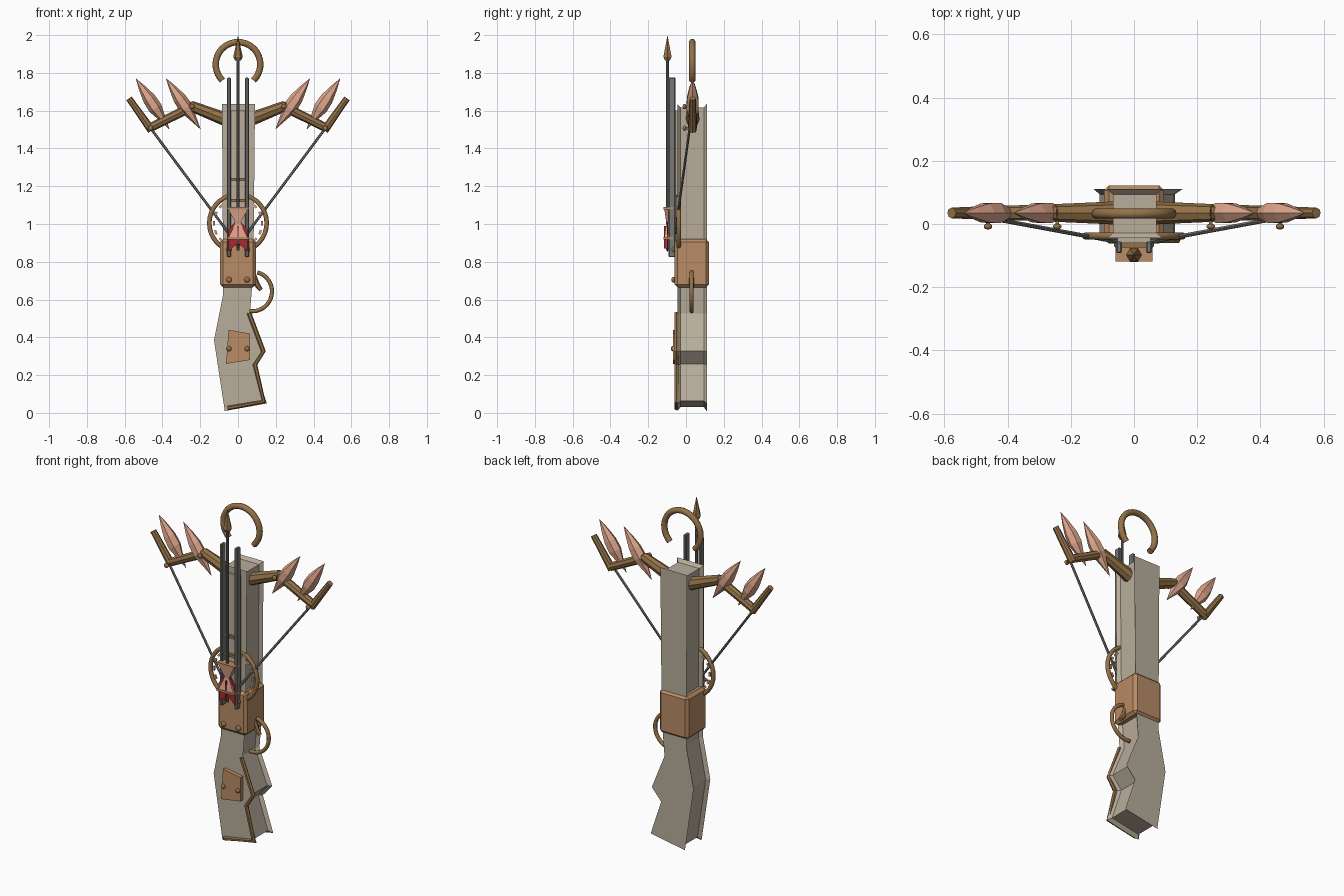
import bpy, bmesh, math
from mathutils import Vector

if "Cube" in bpy.data.objects:
    bpy.data.objects.remove(bpy.data.objects["Cube"])

def material(name, rgb):
    m = bpy.data.materials.new(name)
    m.diffuse_color = (*rgb, 1)
    m.use_nodes = True
    m.node_tree.nodes["Principled BSDF"].inputs["Base Color"].default_value = m.diffuse_color
    return m

WOOD = material("pale_wood", (.48, .42, .33))
COPPER = material("copper", (.48, .26, .13))
BRONZE = material("bronze", (.30, .17, .065))
PINK = material("rose_copper", (.73, .38, .26))
RED = material("red", (.40, .02, .03))
STEEL = material("steel", (.19, .19, .18))

def finish(bm, name, mat, smooth=False):
    bmesh.ops.remove_doubles(bm, verts=bm.verts, dist=1e-5)
    bmesh.ops.recalc_face_normals(bm, faces=bm.faces)
    me = bpy.data.meshes.new(name)
    bm.to_mesh(me)
    bm.free()
    me.materials.append(mat)
    ob = bpy.data.objects.new(name, me)
    bpy.context.collection.objects.link(ob)
    if smooth:
        bpy.ops.object.select_all(action='DESELECT')
        ob.select_set(True)
        bpy.context.view_layer.objects.active = ob
        bpy.ops.object.shade_smooth_by_angle(angle=math.radians(50))
    return ob

def skin(name, rings, mat, closed=False, smooth=False):
    """Bridge a list of equally long point rings."""
    bm = bmesh.new()
    vs = [[bm.verts.new(p) for p in r] for r in rings]
    n = len(vs[0])
    pairs = list(zip(vs, vs[1:])) + ([(vs[-1], vs[0])] if closed else [])
    for a, b in pairs:
        for i in range(n):
            j = (i + 1) % n
            bm.faces.new((a[i], a[j], b[j], b[i]))
    if not closed:
        bm.faces.new(vs[0])
        bm.faces.new(vs[-1])
    return finish(bm, name, mat, smooth)

def tube(name, pts, radii, n, mat, closed=False, smooth=False, phase=0.0):
    """Sweep an n-gon along a path, one radius per point."""
    pts = [Vector(p) for p in pts]
    if not isinstance(radii, (list, tuple)):
        radii = [radii] * len(pts)
    rings, last = [], len(pts) - 1
    for i, p in enumerate(pts):
        if closed:
            t = pts[(i + 1) % len(pts)] - pts[i - 1]
        else:
            t = pts[min(i + 1, last)] - pts[max(i - 1, 0)]
        side = t.cross(Vector((0, 1, 0))).normalized()
        up = side.cross(t).normalized()
        rings.append([p + radii[i] * (side * math.cos(a) + up * math.sin(a))
                      for a in (phase + math.tau * k / n for k in range(n))])
    return skin(name, rings, mat, closed, smooth)

def arc(name, c, r, a0, a1, tr, mat, seg=28):
    full = a1 - a0 >= 360
    count = seg if full else seg + 1
    pts = [(c[0] + r * math.cos(a), c[1], c[2] + r * math.sin(a))
           for a in (math.radians(a0 + (a1 - a0) * i / seg) for i in range(count))]
    return tube(name, pts, tr, 10, mat, full, True)

def box(name, lo, hi, mat, bevel=0.0):
    bm = bmesh.new()
    bmesh.ops.create_cube(bm, size=1)
    for v in bm.verts:
        v.co = [(lo[k] + hi[k]) / 2 + v.co[k] * (hi[k] - lo[k]) for k in range(3)]
    if bevel:
        bmesh.ops.bevel(bm, geom=bm.edges[:], offset=bevel, segments=1, affect='EDGES')
    return finish(bm, name, mat)

def plate(name, outline, y0, y1, mat):
    return skin(name, [[(x, y, z) for x, z in outline] for y in (y0, y1)], mat)

def rivet(name, x, y, z, r=.014):
    bm = bmesh.new()
    bmesh.ops.create_uvsphere(bm, u_segments=10, v_segments=6, radius=r)
    for v in bm.verts:
        v.co = (v.co.x + x, v.co.y * .7 + y, v.co.z + z)
    finish(bm, name, BRONZE, True)

def inset(outline, d):
    """Mitred inward offset of a counter-clockwise outline."""
    out, n = [], len(outline)
    for i in range(n):
        p, a, b = (Vector(outline[k % n]) for k in (i, i - 1, i + 1))
        n1, n2 = (Vector((-e.y, e.x)).normalized() for e in (p - a, b - p))
        out.append(p + (n1 + n2) * d / (1 + n1.dot(n2)))
    return out

# body and stock: one silhouette with flared front and back rims
body = [(-.07, .01), (.153, .05), (.085, .255), (.146, .325), (.063, .53), (.075, .67),
        (.083, .92), (.09, 1.635), (-.085, 1.635), (-.08, .92), (-.08, .62), (-.127, .385)]
core = inset(body, .018)
skin("body", [[(x, y, z) for x, z in o] for o, y in
              ((body, -.045), (core, -.028), (core, .094), (body, .11))], WOOD)
box("rail_bed", (-.052, -.06, .88), (.052, -.044, 1.6), WOOD)

# collar and its rivets
box("collar", (-.095, -.062, .665), (.095, .122, .92), COPPER, .016)
for x in (-.048, .048):
    for z in (.705, .865):
        rivet("collar_rivet", x, -.066, z, .016)
    rivet("grip_rivet", x, -.07, .34)

# grip plate and edge trim
plate("grip_plate", [(-.063, .26), (.063, .28), (.063, .42), (-.05, .44)], -.068, -.044, COPPER)
tube("grip_trim", [(-.055, -.05, .025), (.137, -.05, .06), (.09, -.05, .255),
                   (.135, -.05, .325), (.058, -.05, .53)], .012, 6, BRONZE)

# trigger guard and trigger
arc("trigger_guard", (.075, .03, .643), .105, -100, 75, .011, BRONZE, 18)
tube("trigger", [(.08, .03, .73), (.1, .03, .68), (.122, .03, .65)], [.016, .015, .011], 6, BRONZE)

# top stirrup hook and dial ring with ticks
arc("stirrup", (0, .033, 1.845), .118, -46, 226, .017, BRONZE)
arc("dial_ring", (0, -.038, 1.005), .152, 0, 360, .012, BRONZE, 36)
for i in range(16):
    a = math.tau * i / 16
    d = Vector((math.cos(a), 0, math.sin(a)))
    e = Vector((-d.z, 0, d.x))
    c = d * .127 + Vector((0, -.042, 1.005))
    tube("dial_tick", [c - e * .012, c + e * .012], .008, 4, PINK, phase=math.pi / 4)

# mirrored parts: rails, limbs, spikes, string
for s in (-1, 1):
    x0, x1 = sorted((s * .038, s * .057))
    box("rail", (x0, -.092, .825), (x1, -.056, 1.775), STEEL, .004)
    y = .035
    tube("limb_inner", [(s * .05, y, 1.548), (s * .25, y, 1.625)], [.037, .028], 8, BRONZE)
    tube("limb_middle", [(s * .235, y, 1.626), (s * .468, y, 1.508)], [.026, .023], 8, BRONZE)
    tube("limb_tip", [(s * .457, y, 1.495), (s * .577, y, 1.665)], [.022, .017], 8, BRONZE)
    for xb, xt in ((.197, .382), (.362, .542)):
        b, t = Vector((s * xb, y, 1.5)), Vector((s * xt, y, 1.772))
        tube("leaf_spike", [b.lerp(t, f) for f in (0, .2, .42, .6, .8, 1)],
             [0, .017, .037, .035, .02, 0], 6, PINK)
    rivet("limb_rivet", s * .243, -.008, 1.622)
    rivet("limb_rivet", s * .462, -.008, 1.507)
    for px, pz in ((.243, 1.622), (.462, 1.507)):
        box("rivet_pin", (s * px - .006, -.008, pz - .006), (s * px + .006, .03, pz + .006), BRONZE)
    tube("bow_string", [(s * .465, .02, 1.51), (0, -.066, .885)], .007, 6, STEEL)

# guide bridges between the rails
for z in (1.235, 1.125):
    box("rail_bridge", (-.042, -.075, z - .008), (.042, -.056, z + .008), BRONZE)

# bolt: shaft, head, red fletching
tube("bolt_shaft", [(0, -.098, .86), (0, -.098, 1.88)], .007, 8, STEEL)
tube("bolt_head", [(0, -.098, 1.865), (0, -.098, 1.885), (0, -.098, 2.0)], [.015, .025, 0], 6, BRONZE)
for s in (-1, 1):
    plate("fletching", [(0, .9), (s * .05, .855), (s * .05, .97), (0, 1.03)], -.1, -.094, RED)
box("fletching_fin", (-.003, -.116, .87), (.003, -.09, .99), RED)

# hourglass clip around the bolt
skin("hourglass_clip", [[(sx * w, -.093 + sy * h, z) for sx, sy in ((-1, -1), (1, -1), (1, 1), (-1, 1))]
                        for w, h, z in ((.052, .022, .925), (.013, .011, 1.005), (.052, .022, 1.08))], PINK)
for z in (.925, 1.083):
    box("clip_cap", (-.058, -.118, z - .006), (.058, -.068, z + .006), COPPER)
